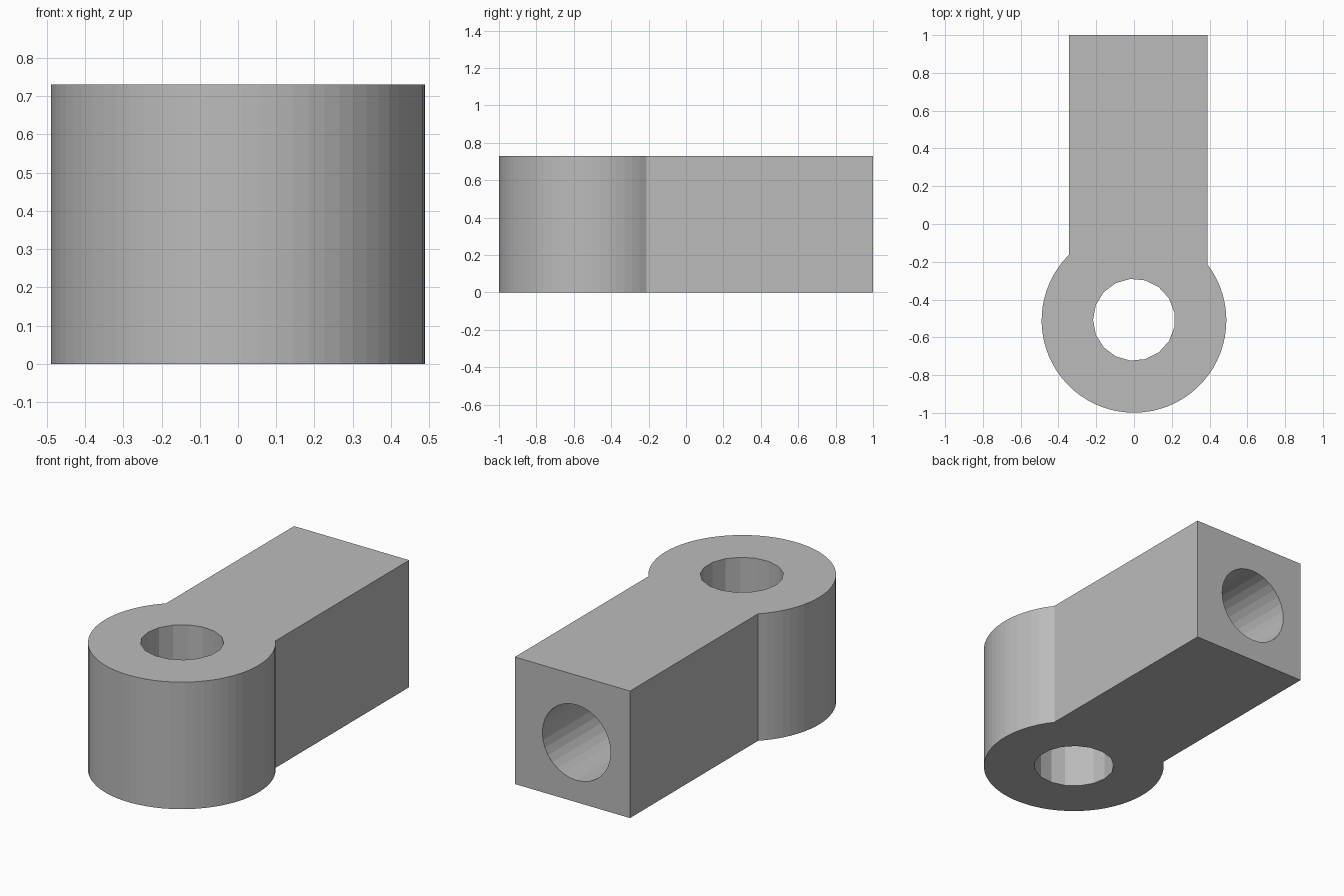
import bpy, bmesh, math
from mathutils import Matrix

old = bpy.data.objects.get("Cube")
if old:
    bpy.data.objects.remove(old, do_unlink=True)

HEIGHT = 0.73
EYE_Y, EYE_R = -0.51, 0.489
LEFT, RIGHT, BACK = 0.388, -0.344, 1.0   # shank sides and end
HOLE_R = 0.217

grey = bpy.data.materials.new("plain grey")
grey.use_nodes = True
colour = (0.5, 0.5, 0.5, 1)
grey.diffuse_color = colour
grey.node_tree.nodes["Principled BSDF"].inputs["Base Color"].default_value = colour


def make_object(name, bm):
    bmesh.ops.recalc_face_normals(bm, faces=bm.faces)
    mesh = bpy.data.meshes.new(name)
    bm.to_mesh(mesh)
    bm.free()
    mesh.materials.append(grey)
    obj = bpy.data.objects.new(name, mesh)
    bpy.context.collection.objects.link(obj)
    return obj


def make_cutter(name, sides, depth, matrix):
    bm = bmesh.new()
    bmesh.ops.create_cone(bm, cap_ends=True, segments=sides, radius1=HOLE_R,
                          radius2=HOLE_R, depth=depth, matrix=matrix)
    obj = make_object(name, bm)
    obj.hide_render = True
    obj.hide_set(True)
    return obj


# Body: round eye running into a straight shank, extruded upwards
start = -math.pi - math.acos(-RIGHT / EYE_R) * -1
start = math.pi - math.acos(-RIGHT / EYE_R)      # junction on the right side
end = 2 * math.pi + math.acos(LEFT / EYE_R)      # junction on the left side
steps = 50
outline = [(LEFT, BACK), (RIGHT, BACK)]
for i in range(steps + 1):
    a = start + (end - start) * i / steps
    outline.append((EYE_R * math.cos(a), EYE_Y + EYE_R * math.sin(a)))

bm = bmesh.new()
base = bm.faces.new([bm.verts.new((x, y, 0)) for x, y in outline])
top = bmesh.ops.extrude_face_region(bm, geom=[base], use_keep_orig=True)
bmesh.ops.translate(bm, vec=(0, 0, HEIGHT),
                    verts=[v for v in top["geom"] if isinstance(v, bmesh.types.BMVert)])
body = make_object("eye_and_shank", bm)

# Upright hole through the eye
eye_cutter = make_cutter(
    "eye_hole_cutter", 17, 2 * HEIGHT,
    Matrix.Translation((0, EYE_Y + 0.003, HEIGHT / 2)) @ Matrix.Rotation(math.pi / 2, 4, "Z"))

# Blind socket in the end of the shank
socket_cutter = make_cutter(
    "socket_cutter", 32, 1.5,
    Matrix.Translation((-0.004, BACK, 0.343)) @ Matrix.Rotation(math.pi / 2, 4, "X"))

for cutter in (eye_cutter, socket_cutter):
    mod = body.modifiers.new(cutter.name, "BOOLEAN")
    mod.operation = "DIFFERENCE"
    mod.solver = "EXACT"
    mod.object = cutter

# Bake the cuts and drop the helpers
bpy.context.view_layer.update()
cut = bpy.data.meshes.new_from_object(
    body.evaluated_get(bpy.context.evaluated_depsgraph_get()))
body.modifiers.clear()
body.data = cut
for cutter in (eye_cutter, socket_cutter):
    bpy.data.objects.remove(cutter, do_unlink=True)
